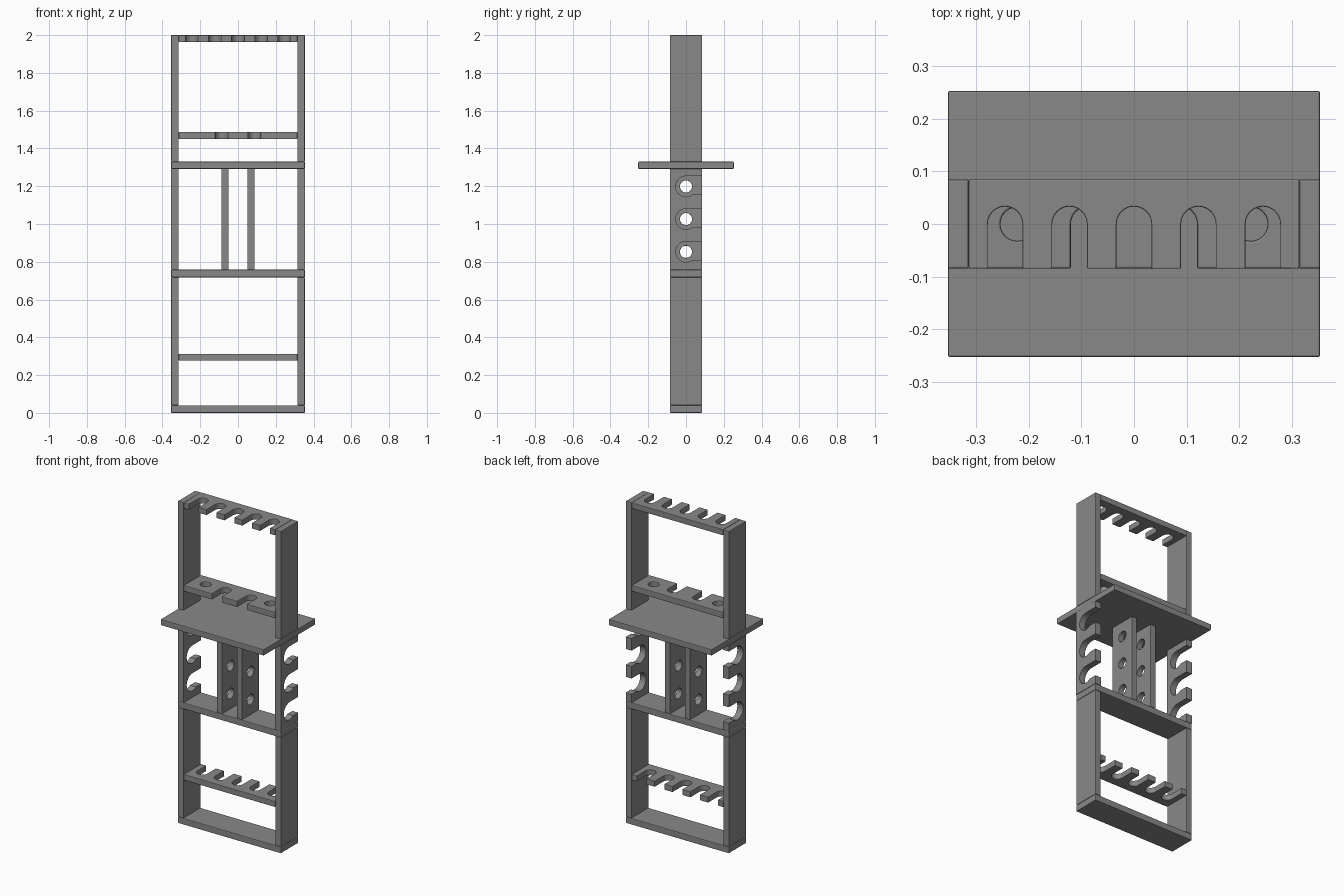
import bpy, bmesh, math
from mathutils import Matrix, Vector

cube = bpy.data.objects.get("Cube")
if cube:
    bpy.data.objects.remove(cube, do_unlink=True)

GREY = (0.25, 0.25, 0.25, 1)
mat = bpy.data.materials.new("matte grey")
mat.use_nodes = True
mat.diffuse_color = GREY
mat.node_tree.nodes["Principled BSDF"].inputs["Base Color"].default_value = GREY

W, D, T = 0.354, 0.085, 0.04      # half width, half depth, board thickness
INNER = W - T                     # half width between the posts


def mesh_object(name, bm):
    mesh = bpy.data.meshes.new(name)
    bm.to_mesh(mesh)
    bm.free()
    mesh.materials.append(mat)
    obj = bpy.data.objects.new(name, mesh)
    bpy.context.collection.objects.link(obj)
    return obj


def add_box(bm, lo, hi):
    lo, hi = Vector(lo), Vector(hi)
    bmesh.ops.create_cube(bm, size=1, matrix=Matrix.Translation((lo + hi) / 2)
                          @ Matrix.Diagonal((*(hi - lo), 1)))


def board(name, lo, hi, cutters=()):
    """Box board with cut-outs and finely eased edges."""
    bm = bmesh.new()
    add_box(bm, lo, hi)
    obj = mesh_object(name, bm)
    for cutter in cutters:
        cut = obj.modifiers.new("cut", 'BOOLEAN')
        cut.operation, cut.solver, cut.object = 'DIFFERENCE', 'EXACT', cutter
    ease = obj.modifiers.new("eased edges", 'BEVEL')
    ease.width, ease.segments = 0.004, 2
    ease.limit_method, ease.angle_limit = 'ANGLE', math.radians(50)
    bpy.context.view_layer.objects.active = obj
    for mod in list(obj.modifiers):
        bpy.ops.object.modifier_apply(modifier=mod.name)
    for cutter in cutters:
        bpy.data.objects.remove(cutter, do_unlink=True)
    return obj


def round_cutter(pos, radius, axis):
    bm = bmesh.new()
    turn = Matrix.Rotation(math.pi / 2, 4, 'Y') if axis == 'X' else Matrix()
    bmesh.ops.create_cone(bm, cap_ends=True, segments=24, radius1=radius, radius2=radius,
                          depth=0.2, matrix=Matrix.Translation(pos) @ turn)
    cutter = mesh_object("hole_cutter", bm)
    cutter.hide_render = True
    return cutter


def box_cutter(lo, hi):
    bm = bmesh.new()
    add_box(bm, lo, hi)
    cutter = mesh_object("slot_cutter", bm)
    cutter.hide_render = True
    return cutter


def slot(x, z, side):
    """Round-ended vertical slot, open toward y * side."""
    r = 0.033
    y0, y1 = sorted((0, side * 0.2))
    return [round_cutter((x, 0, z), r, 'Z'),
            box_cutter((x - r, y0, z - 0.1), (x + r, y1, z + 0.1))]


def comb(name, z, side):
    cutters = [c for i in range(-2, 3) for c in slot(i * 0.1225, z, side)]
    board(name, (-INNER, -D, z), (INNER, D, z + 0.036), cutters)


# Cross boards
board("base_board", (-W, -D, 0), (W, D, T))
board("middle_board", (-W, -D, 0.718), (W, D, 0.758))
board("wide_shelf", (-W, -0.253, 1.292), (W, 0.253, 1.33))

# Racks
comb("lower_rack", 0.277, 1)
comb("top_rack", 1.964, -1)
cuts = [round_cutter((s * 0.222, 0, 1.468), 0.032, 'Z') for s in (-1, 1)]
cuts += slot(-0.087, 1.468, -1) + slot(0.087, 1.468, -1)
board("middle_rack", (-INNER, -D, 1.449), (INNER, D, 1.487), cuts)

# Posts, hooked side panels and drilled dividers on both sides
LEVELS = (0.853, 1.026, 1.199)
for s, side in ((1, "left"), (-1, "right")):
    xa, xb = sorted((s * INNER, s * W))
    board(side + "_lower_post", (xa, -D, T), (xb, D, 0.718))
    board(side + "_upper_post", (xa, -D, 1.33), (xb, D, 2))

    hooks = []
    for z in LEVELS:
        hooks.append(round_cutter((s * 0.334, 0, z), 0.055, 'X'))
        hooks.append(box_cutter((xa - 0.1, 0, z - 0.043), (xb + 0.1, 0.2, z + 0.055)))
    board(side + "_hook_panel", (xa, -D, 0.758), (xb, D, 1.292), hooks)

    xa, xb = sorted((s * 0.05, s * 0.087))
    holes = [round_cutter((s * 0.07, 0, z), 0.032, 'X') for z in LEVELS]
    board(side + "_divider", (xa, -D, 0.758), (xb, D, 1.292), holes)
